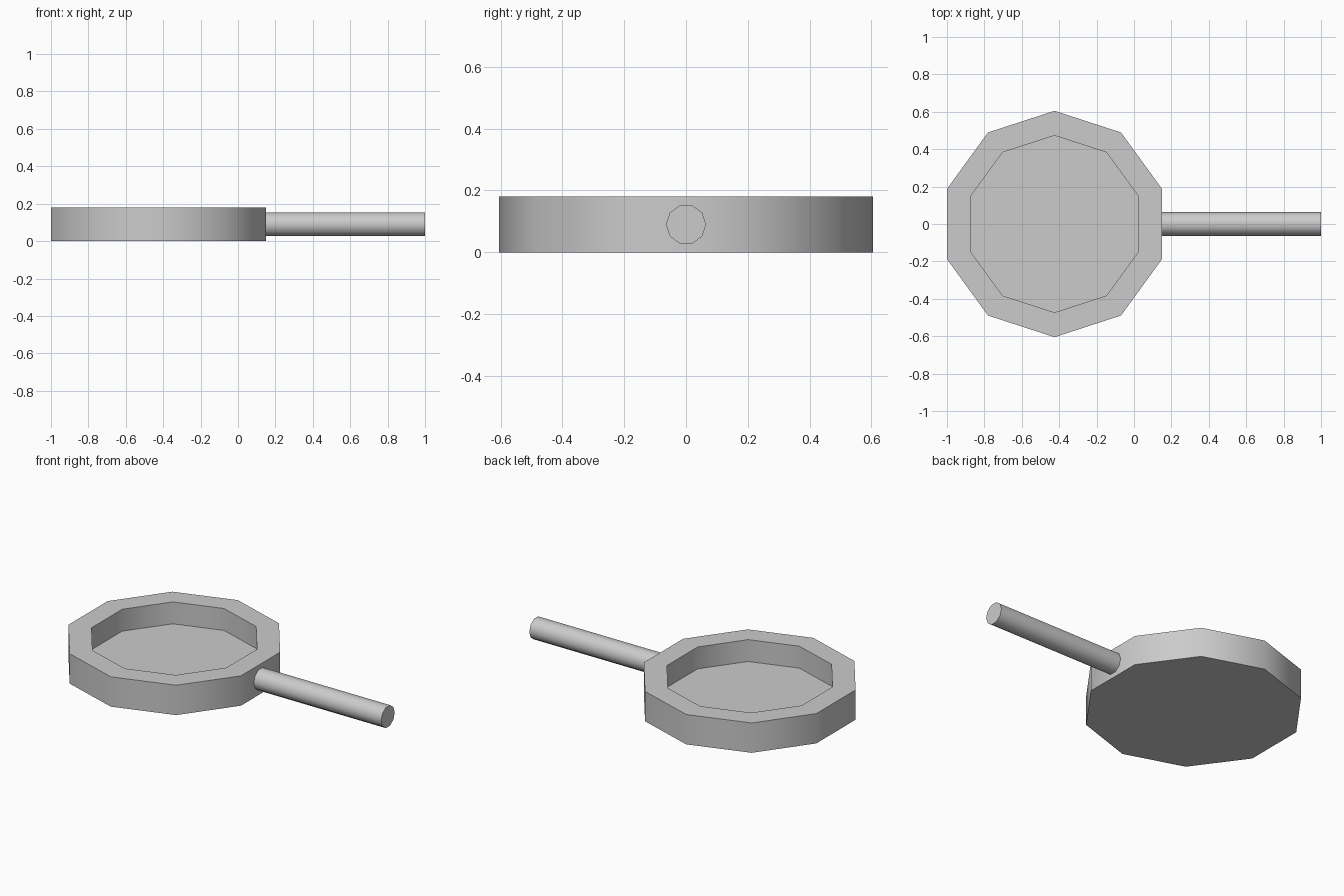
import bpy
import bmesh
from math import cos, sin, pi, radians
from mathutils import Matrix, Vector

cube = bpy.data.objects.get("Cube")
if cube:
    bpy.data.objects.remove(cube, do_unlink=True)

SIDES = 10

grey = bpy.data.materials.new("light grey")
grey.use_nodes = True
colour = (0.6, 0.6, 0.6, 1)
grey.diffuse_color = colour
grey.node_tree.nodes["Principled BSDF"].inputs["Base Color"].default_value = colour


def lathe(name, profile, start, place):
    """Loft ten-sided rings given as (radius, height), capping both ends."""
    bm = bmesh.new()
    rings = []
    for radius, height in profile:
        angles = [start + 2 * pi * i / SIDES for i in range(SIDES)]
        rings.append([bm.verts.new((radius * cos(a), radius * sin(a), height))
                      for a in angles])
    for low, high in zip(rings, rings[1:]):
        for i in range(SIDES):
            j = (i + 1) % SIDES
            bm.faces.new((low[i], low[j], high[j], high[i]))
    bm.faces.new(rings[0][::-1])
    bm.faces.new(rings[-1])
    bm.transform(place)
    mesh = bpy.data.meshes.new(name)
    bm.to_mesh(mesh)
    bm.free()
    mesh.materials.append(grey)
    obj = bpy.data.objects.new(name, mesh)
    bpy.context.collection.objects.link(obj)
    bpy.ops.object.select_all(action="DESELECT")
    obj.select_set(True)
    bpy.context.view_layer.objects.active = obj
    bpy.ops.object.shade_smooth_by_angle(angle=radians(45))
    return obj


# Pan: thick wall around a recessed floor
outer, inner, height, floor = 0.605, 0.473, 0.18, 0.048
lathe("pan",
      [(outer, 0), (outer, height), (inner, height), (inner, floor)],
      pi / 2, Matrix.Translation((-0.425, 0, 0)))

# Handle: straight rod whose axis runs along x
along_x = Matrix(((0, 0, 1), (1, 0, 0), (0, 1, 0))).to_4x4()
lathe("handle", [(0.065, 0.14), (0.065, 1.0)], 0,
      Matrix.Translation(Vector((0, 0, height / 2))) @ along_x)
